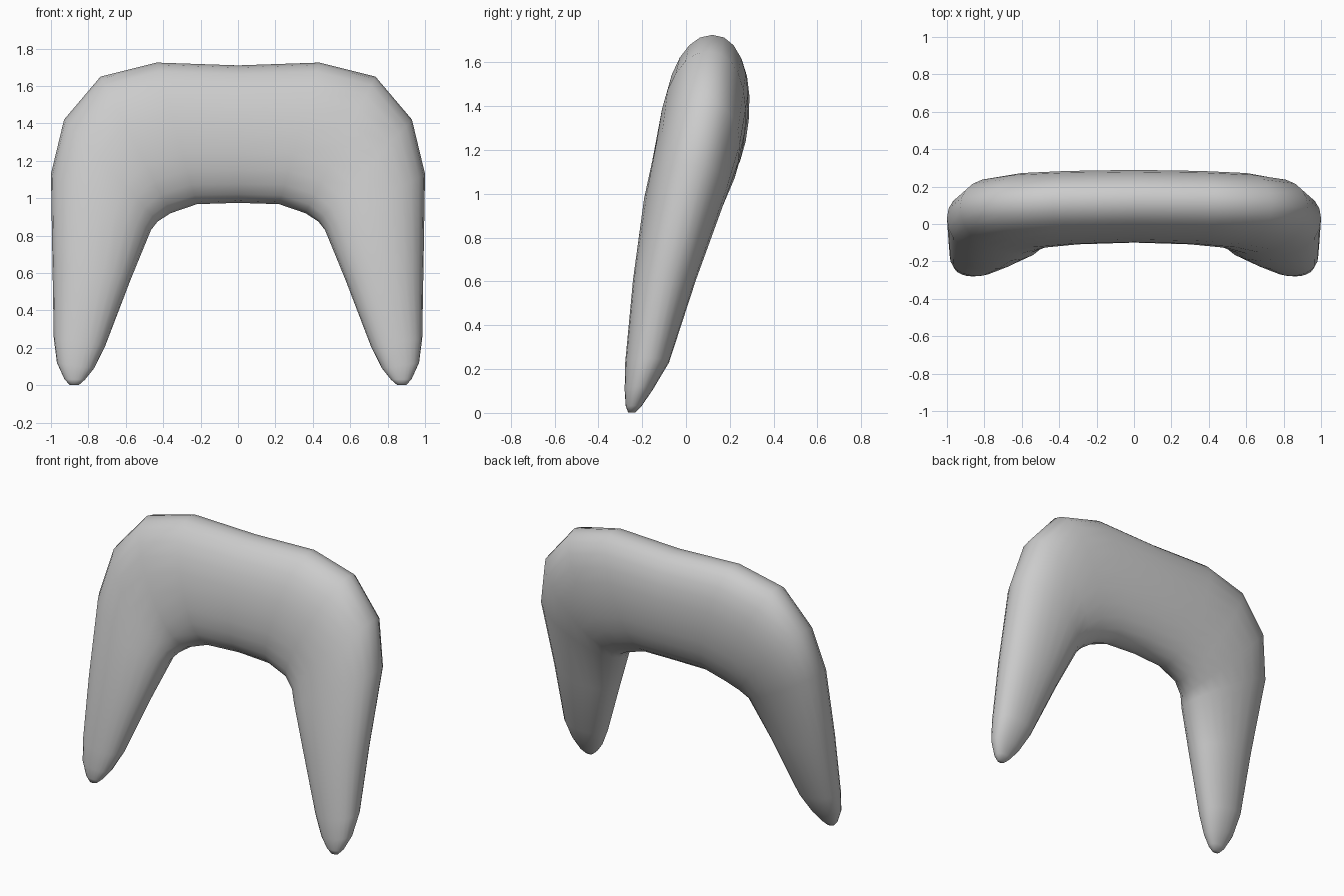
import bpy, bmesh, math
from mathutils import Vector

if "Cube" in bpy.data.objects:
    bpy.data.objects.remove(bpy.data.objects["Cube"])

# Cross-sections from the middle of the bar down to the tip of one leg:
# outer x, y, z | inner x, y, z | half thickness in y
SECTIONS = [
    (0.000, 0.125, 1.710, 0.000, 0.065, 0.975, 0.192),
    (0.435, 0.120, 1.725, 0.220, 0.055, 0.968, 0.193),
    (0.735, 0.105, 1.650, 0.360, 0.040, 0.920, 0.197),
    (0.930, 0.085, 1.420, 0.430, 0.000, 0.875, 0.197),
    (1.000, 0.030, 1.130, 0.465, -0.040, 0.830, 0.186),
    (0.992, -0.090, 0.650, 0.572, -0.105, 0.570, 0.144),
    (0.985, -0.172, 0.250, 0.710, -0.183, 0.210, 0.100),
    (0.968, -0.212, 0.120, 0.770, -0.220, 0.090, 0.064),
    (0.928, -0.238, 0.032, 0.818, -0.240, 0.030, 0.036),
    (0.900, -0.248, 0.002, 0.850, -0.248, 0.002, 0.016),
]
SIDES = 24
POWER = 2 / 2.15


def rounded(v):
    return math.copysign(abs(v) ** POWER, v)


def ring(bm, section, side):
    outer, inner = Vector(section[:3]), Vector(section[3:6])
    centre, half = (outer + inner) / 2, (outer - inner) / 2
    verts = []
    for i in range(SIDES):
        a = math.tau * i / SIDES
        p = centre + half * rounded(math.cos(a))
        p.y += section[6] * rounded(math.sin(a))
        p.x *= side
        verts.append(bm.verts.new(p))
    return verts


# Arch with two tapering legs, lofted from tip to tip
bm = bmesh.new()
rings = [ring(bm, s, -1) for s in reversed(SECTIONS[1:])]
rings += [ring(bm, s, 1) for s in SECTIONS]
for r0, r1 in zip(rings, rings[1:]):
    for i in range(SIDES):
        j = (i + 1) % SIDES
        bm.faces.new((r0[i], r0[j], r1[j], r1[i]))
bm.faces.new(rings[0])
bm.faces.new(rings[-1])
bmesh.ops.recalc_face_normals(bm, faces=bm.faces)
for f in bm.faces:
    f.smooth = True

mesh = bpy.data.meshes.new("tapered_arch")
bm.to_mesh(mesh)
bm.free()
arch = bpy.data.objects.new("tapered_arch", mesh)
bpy.context.collection.objects.link(arch)
